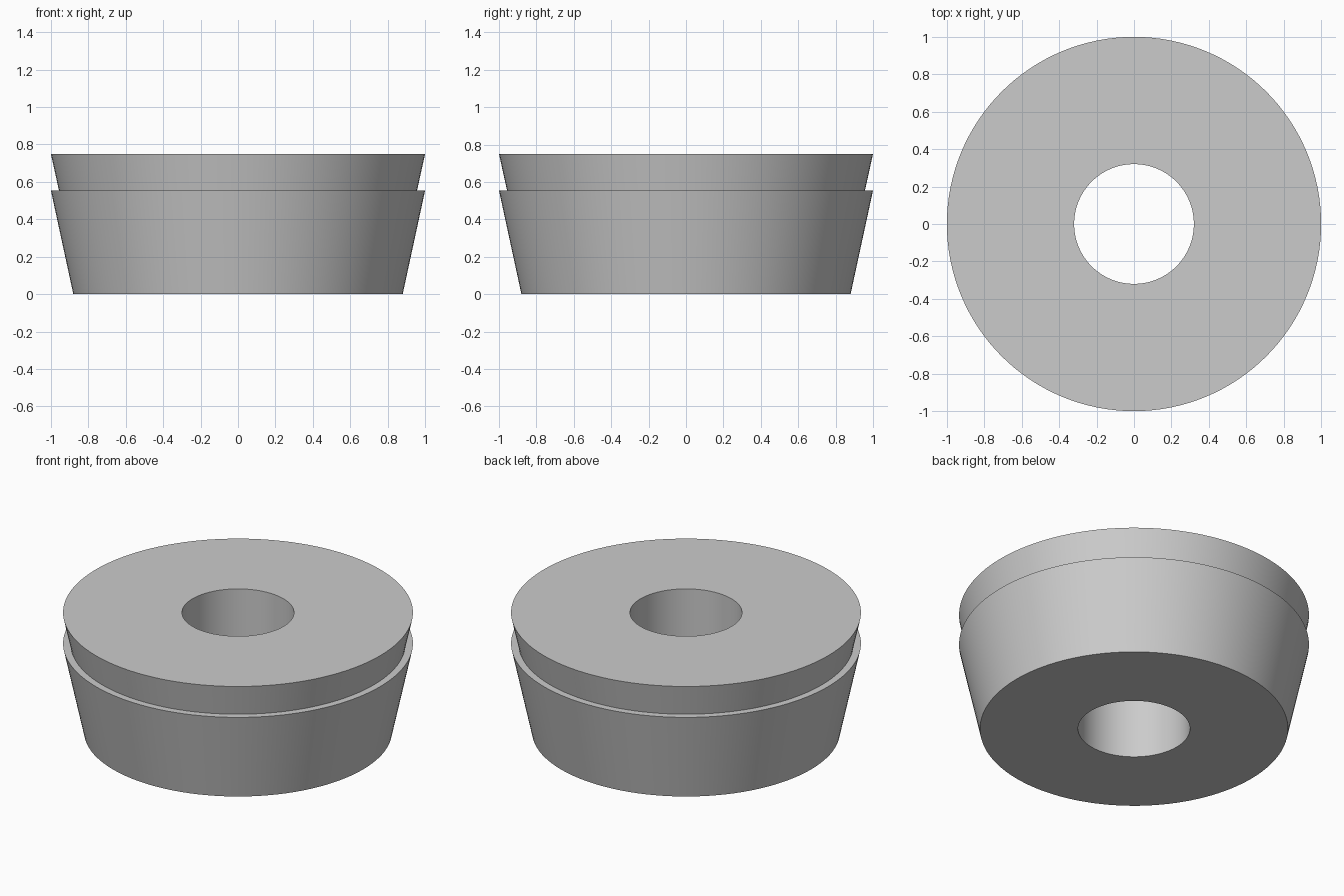
import bpy
import bmesh
import math

SEGMENTS = 128

cube = bpy.data.objects.get("Cube")
if cube:
    bpy.data.objects.remove(cube, do_unlink=True)

# Plain grey material
grey = bpy.data.materials.new("plain grey")
grey.use_nodes = True
colour = (0.6, 0.6, 0.6, 1.0)
grey.diffuse_color = colour
grey.node_tree.nodes["Principled BSDF"].inputs["Base Color"].default_value = colour

# Closed cross-section of the stepped ring: (radius, height)
profile = [
    (0.32, 0.0),
    (0.88, 0.0),     # bottom rim
    (1.0, 0.555),    # lower flared body
    (0.957, 0.555),  # narrow ledge
    (1.0, 0.75),     # upper flared lip
    (0.32, 0.75),    # bore
]


def lathe(name, section, material):
    """Revolve a closed section around the z axis."""
    bm = bmesh.new()
    verts = [bm.verts.new((r, 0, z)) for r, z in section]
    edges = [bm.edges.new((v, verts[i - 1])) for i, v in enumerate(verts)]
    bmesh.ops.spin(bm, geom=verts + edges, cent=(0, 0, 0), axis=(0, 0, 1),
                   angle=math.tau, steps=SEGMENTS, use_merge=True)
    bmesh.ops.remove_doubles(bm, verts=bm.verts, dist=0.0001)
    bmesh.ops.recalc_face_normals(bm, faces=bm.faces)
    mesh = bpy.data.meshes.new(name)
    bm.to_mesh(mesh)
    bm.free()
    mesh.materials.append(material)
    obj = bpy.data.objects.new(name, mesh)
    bpy.context.collection.objects.link(obj)
    return obj


ring = lathe("stepped_ring", profile, grey)
bpy.ops.object.select_all(action="DESELECT")
ring.select_set(True)
bpy.context.view_layer.objects.active = ring
bpy.ops.object.shade_smooth_by_angle(angle=math.radians(30))
